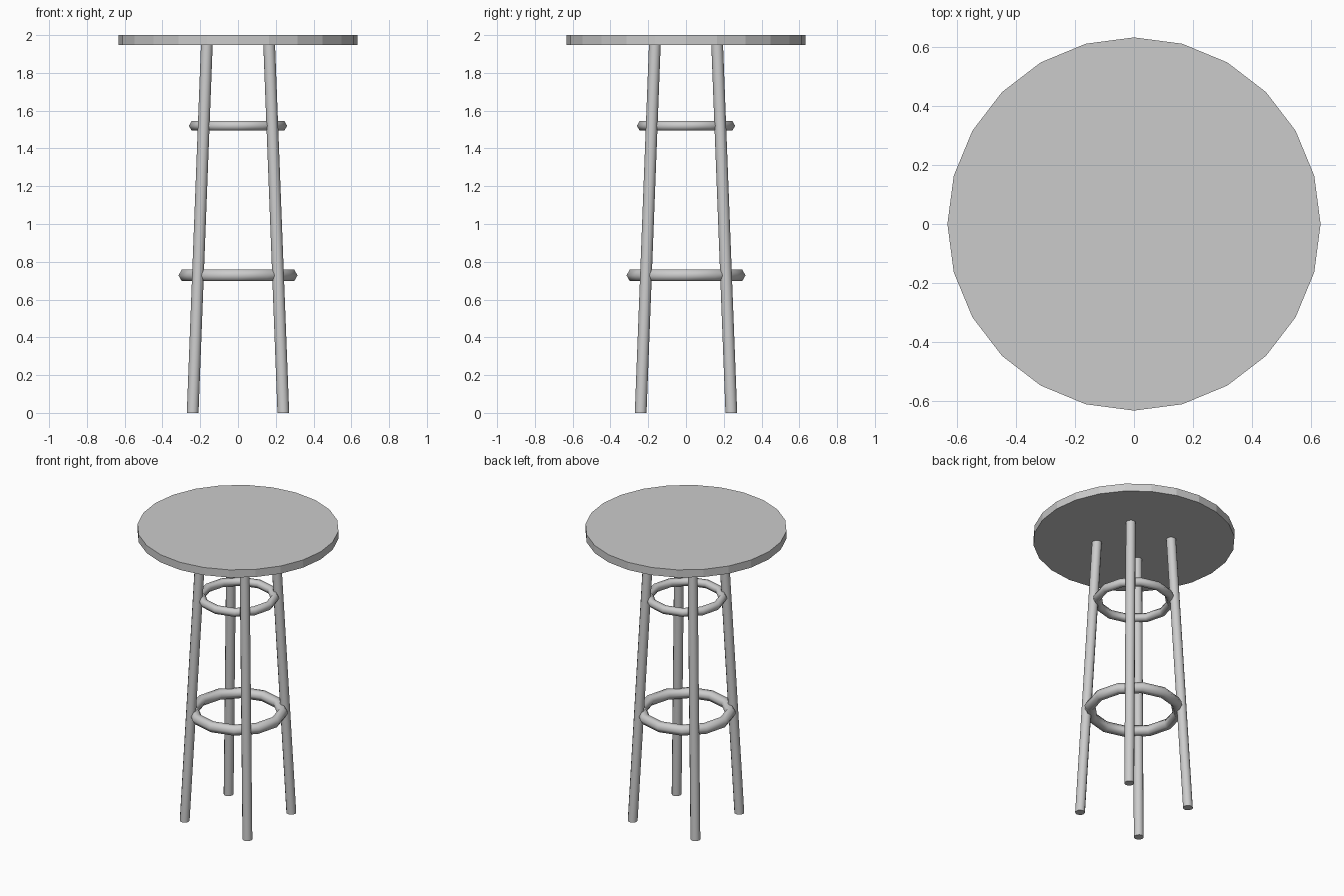
import bpy
import bmesh
from math import radians
from mathutils import Vector

cube = bpy.data.objects.get("Cube")
if cube:
    bpy.data.objects.remove(cube, do_unlink=True)

# Single grey finish
grey = bpy.data.materials.new("plain_grey")
grey.use_nodes = True
colour = (0.6, 0.6, 0.6, 1)
grey.diffuse_color = colour
grey.node_tree.nodes["Principled BSDF"].inputs["Base Color"].default_value = colour


def finish(name, angle):
    obj = bpy.context.object
    obj.name = obj.data.name = name
    obj.data.materials.append(grey)
    bpy.ops.object.shade_smooth_by_angle(angle=radians(angle))
    return obj


def cylinder(name, radius, bottom, top, sides, angle):
    """Upright cylinder sheared so its ends stay level at bottom and top."""
    bpy.ops.mesh.primitive_cylinder_add(vertices=sides, radius=radius, depth=2)
    obj = finish(name, angle)
    for v in obj.data.vertices:
        end = Vector(top if v.co.z > 0 else bottom)
        v.co = Vector((v.co.x, v.co.y, 0)) + end


def ring(name, major, minor, z):
    bpy.ops.mesh.primitive_torus_add(
        major_segments=12, minor_segments=6, major_radius=major,
        minor_radius=minor, location=(0, 0, z))
    finish(name, 70)


# Round table top
cylinder("table_top", 0.632, (0, 0, 1.947), (0, 0, 2), 24, 10)

# Four splayed legs
for side, sx in (("left", 1), ("right", -1)):
    for end, sy in (("front", -1), ("back", 1)):
        cylinder(f"{end}_{side}_leg", 0.031, (sx * 0.24, sy * 0.24, 0),
                 (sx * 0.165, sy * 0.165, 1.95), 12, 40)

# Bracing rings
ring("lower_ring", 0.28, 0.035, 0.728)
ring("upper_ring", 0.232, 0.028, 1.52)
